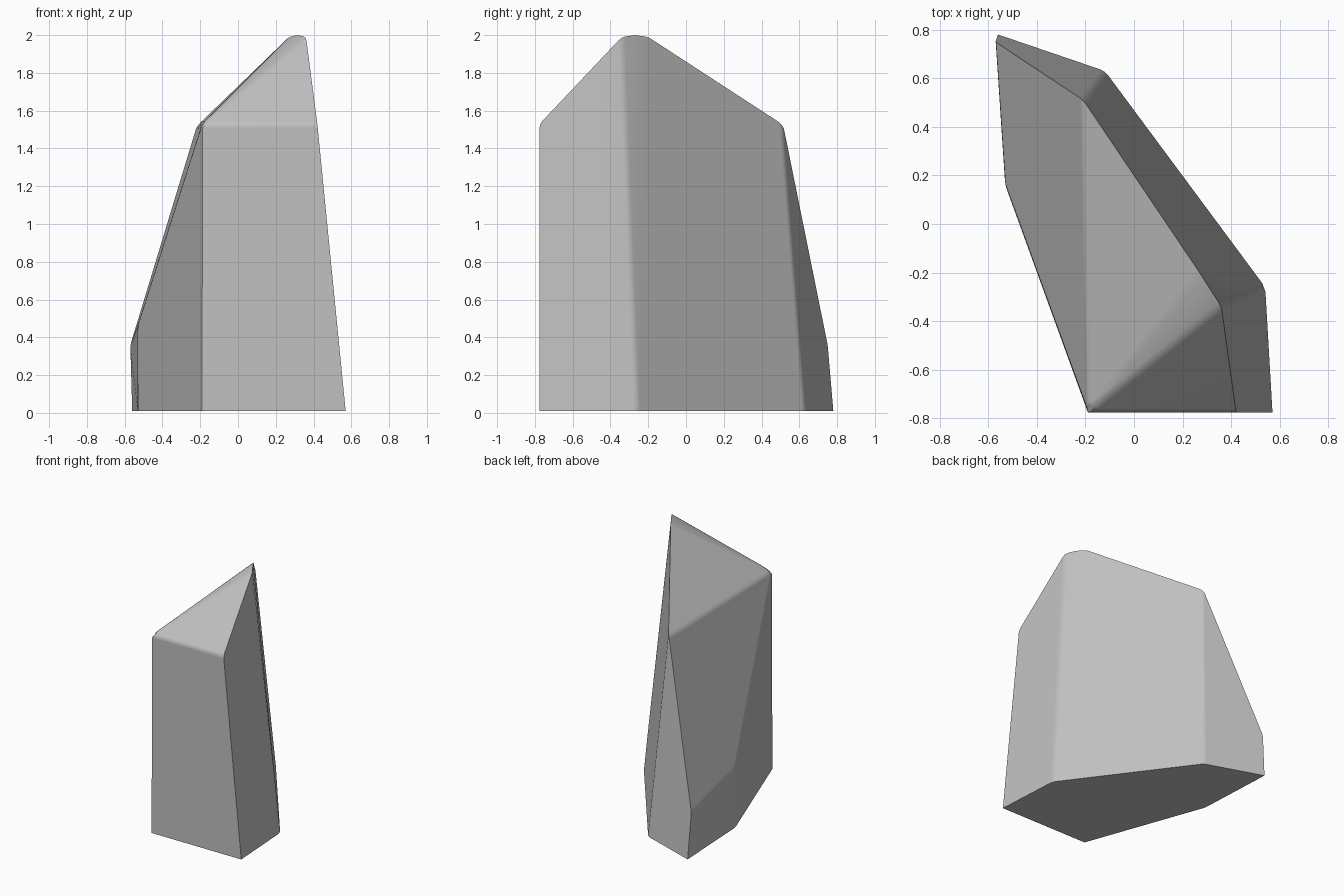
import bpy
import bmesh
import math

if "Cube" in bpy.data.objects:
    bpy.data.objects.remove(bpy.data.objects["Cube"], do_unlink=True)

# Stone colour
stone = bpy.data.materials.new("stone_grey")
stone.use_nodes = True
GREY = (0.53, 0.53, 0.53, 1)
stone.diffuse_color = GREY
stone.node_tree.nodes["Principled BSDF"].inputs["Base Color"].default_value = GREY

# Corner points of the faceted boulder
foot = [(-.19, -.775), (.57, -.775), (.54, -.26), (-.12, .63), (-.56, .78), (-.53, .16)]
shoulder = [(-.19, -.775, 1.53), (.42, -.775, 1.53), (-.21, .51, 1.525),
            (-.57, .75, .36), (-.53, .16, .465)]
ridge = [(.36, -.34, 1.99), (.315, -.27, 2), (.27, -.2, 1.99)]
underside = [(0, 0, 0)]
points = [(x, y, .01) for x, y in foot] + shoulder + ridge + underside

# Wrap the points in a hull and merge coplanar triangles
bm = bmesh.new()
for p in points:
    bm.verts.new(p)
bmesh.ops.convex_hull(bm, input=bm.verts[:])
bmesh.ops.dissolve_limit(bm, angle_limit=math.radians(2.5),
                         verts=bm.verts[:], edges=bm.edges[:])
bmesh.ops.recalc_face_normals(bm, faces=bm.faces[:])

# Soften only the shallow creases
soft = [e for e in bm.edges
        if math.radians(15) < e.calc_face_angle(0) < math.radians(45)
        and e.calc_length() > .3]
bmesh.ops.bevel(bm, geom=soft, offset=.02, offset_type='OFFSET', segments=2,
                profile=.5, affect='EDGES', clamp_overlap=True)

mesh = bpy.data.meshes.new("boulder")
bm.to_mesh(mesh)
bm.free()
mesh.materials.append(stone)
boulder = bpy.data.objects.new("boulder", mesh)
bpy.context.collection.objects.link(boulder)

# Smooth shading with flat facets and sharp main edges
bpy.ops.object.select_all(action='DESELECT')
boulder.select_set(True)
bpy.context.view_layer.objects.active = boulder
bpy.ops.object.shade_smooth_by_angle(angle=math.radians(35))
weighted = boulder.modifiers.new("flat_facets", 'WEIGHTED_NORMAL')
weighted.keep_sharp = True
